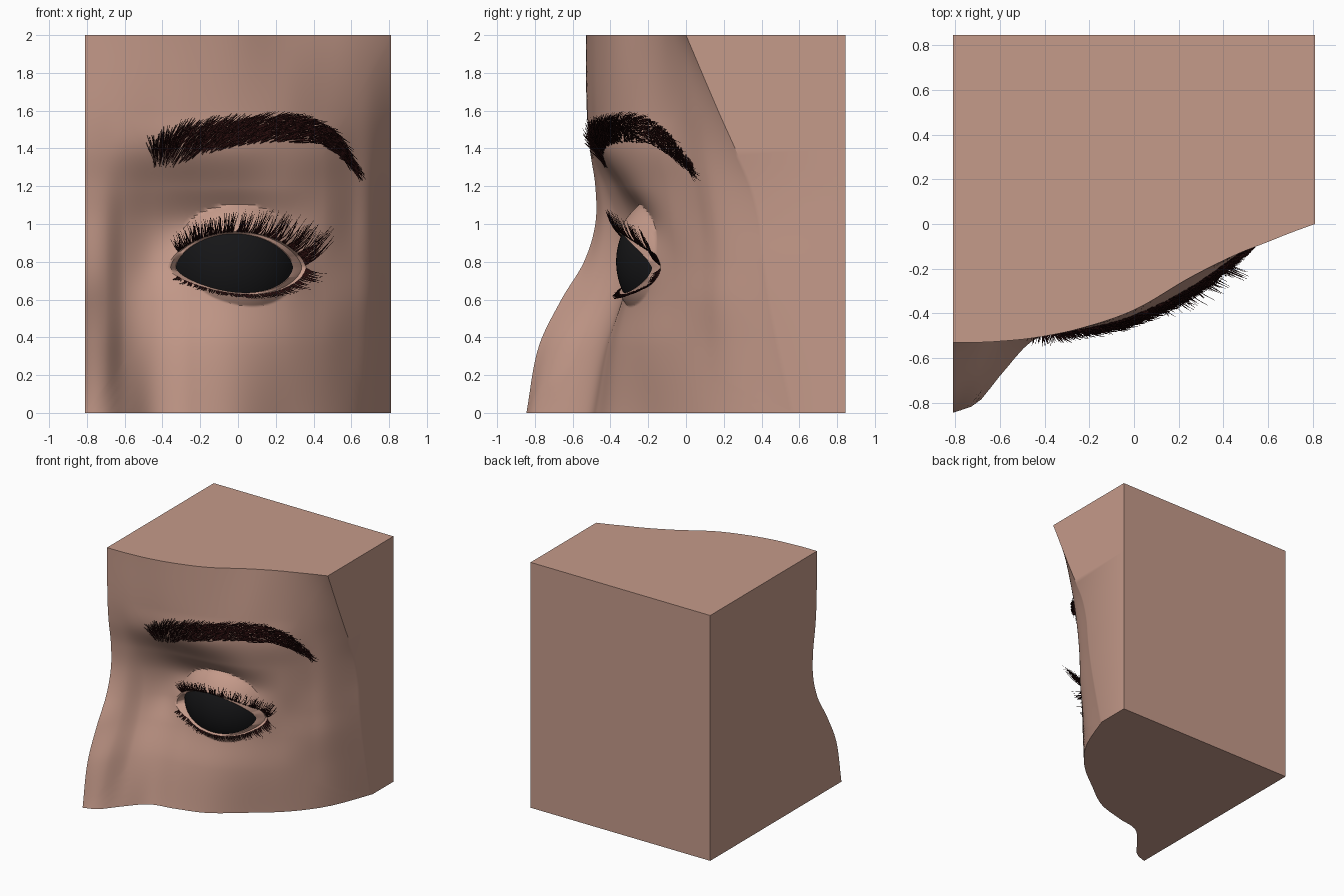
import bpy, bmesh, math, random
from mathutils import Vector

if "Cube" in bpy.data.objects:
    bpy.data.objects.remove(bpy.data.objects["Cube"])

random.seed(4)
W, BACK, TOP = 0.81, 0.845, 2.0
EYE, R_EYE, R_LID = Vector((-0.03, 0.0, 0.8)), 0.37, 0.39


def material(name, rgb):
    m = bpy.data.materials.new(name)
    m.diffuse_color = (*rgb, 1)
    m.use_nodes = True
    m.node_tree.nodes["Principled BSDF"].inputs["Base Color"].default_value = m.diffuse_color
    return m


SKIN = material("skin", (0.56, 0.325, 0.255))
BLACK = material("eye black", (0.008, 0.008, 0.009))
HAIR = material("dark brown hair", (0.016, 0.003, 0.003))

# Face relief: depth y at each (height row, x column)
XS = [-.81, -.7, -.6, -.45, -.25, 0, .25, .45, .6, .7, .81]
ROWS = {
    0.00: [-.845, -.80, -.68, -.52, -.47, -.39, -.21, -.05, .12, .29, .58],
    0.35: [-.78, -.69, -.54, -.44, -.41, -.36, -.23, -.07, .10, .24, .50],
    0.60: [-.66, -.55, -.42, -.35, -.335, -.31, -.21, -.06, .08, .20, .45],
    0.80: [-.54, -.47, -.36, -.28, -.29, -.30, -.21, -.06, .08, .19, .42],
    1.00: [-.48, -.44, -.36, -.28, -.23, -.20, -.17, -.08, .07, .17, .40],
    1.20: [-.48, -.46, -.42, -.37, -.34, -.31, -.24, -.11, .04, .14, .35],
    1.40: [-.51, -.505, -.50, -.48, -.46, -.41, -.29, -.15, .00, .10, .26],
    1.60: [-.525, -.525, -.52, -.50, -.47, -.40, -.28, -.14, -.03, .05, .17],
    2.00: [-.53, -.53, -.525, -.51, -.47, -.385, -.24, -.14, -.08, -.04, 0],
}
ZS = list(ROWS)


def spline(xs, ys, x):
    """Smooth curve through the points (xs, ys)."""
    x = min(max(x, xs[0]), xs[-1])
    i = 0
    while i < len(xs) - 2 and x > xs[i + 1]:
        i += 1

    def slope(k):
        a, b = max(k - 1, 0), min(k + 1, len(xs) - 1)
        return (ys[b] - ys[a]) / (xs[b] - xs[a])
    h = xs[i + 1] - xs[i]
    t = (x - xs[i]) / h
    return ((2*t**3 - 3*t*t + 1) * ys[i] + (t**3 - 2*t*t + t) * h * slope(i)
            + (3*t*t - 2*t**3) * ys[i + 1] + (t**3 - t*t) * h * slope(i + 1))


def ball(x, z, r):
    d = r * r - (x - EYE.x) ** 2 - (z - EYE.z) ** 2
    return EYE.y - math.sqrt(d) if d > 0 else 9.0


def skin_y(x, z):
    base = spline(ZS, [spline(XS, ROWS[k], x) for k in ZS], z)
    return min(base, ball(x, z, R_LID))


def opening(a):
    """Almond outline of the eye, angle a from the outer corner."""
    c, s = math.cos(a), math.sin(a)
    if s >= 0:
        h = 0.19 * s ** 1.25
    else:
        h = -0.14 * (-s) ** 1.2 * (1 + 0.25 * c)
    return -0.005 + 0.365 * c, 0.77 + h


def edge_point(a):
    """Where a ray from the eye meets the block's front outline."""
    cx, cz = -0.005, 0.77
    c, s = math.cos(a), math.sin(a)
    k = min(((W if c > 0 else -W) - cx) / c if abs(c) > 1e-9 else 99,
            ((TOP if s > 0 else 0) - cz) / s if abs(s) > 1e-9 else 99)
    return cx + c * k, cz + s * k


def make_object(name, bm, mat, angle=None):
    bmesh.ops.recalc_face_normals(bm, faces=bm.faces)
    me = bpy.data.meshes.new(name)
    bm.to_mesh(me)
    bm.free()
    me.materials.append(mat)
    ob = bpy.data.objects.new(name, me)
    bpy.context.collection.objects.link(ob)
    if angle:
        bpy.ops.object.select_all(action='DESELECT')
        ob.select_set(True)
        bpy.context.view_layer.objects.active = ob
        bpy.ops.object.shade_smooth_by_angle(angle=math.radians(angle))
    return ob


# Face block: rings from lid rim to the front outline, then back to a flat wall
angles = [2 * math.pi * i / 200 for i in range(200)]
angles += [math.atan2(z - 0.77, x + 0.005) % (2 * math.pi)
           for x in (-W, W) for z in (0, TOP)]
angles.sort()
M = 70
rings = []
for shrink_x, shrink_z in ((0.80, 0.88), (0.86, 0.95), (0.95, 0.985)):
    ring = []
    for a in angles:
        x, z = opening(a)
        front = skin_y(x, z)
        x, z = -0.1 + (x + 0.1) * shrink_x, 0.77 + (z - 0.77) * shrink_z
        inner = ball(x, z, R_EYE) + (0.02 if shrink_x < 0.85 else -0.004)
        ring.append((x, inner if shrink_x < 0.9 else min(front + 0.006, inner), z))
    rings.append(ring)
for j in range(M + 1):
    t = (j / M) ** 1.4
    ring = []
    for a in angles:
        (x0, z0), (x1, z1) = opening(a), edge_point(a)
        x, z = x0 + (x1 - x0) * t, z0 + (z1 - z0) * t
        ring.append((x, skin_y(x, z), z))
    rings.append(ring)
rings.append([(x, BACK, z) for x, y, z in rings[-1]])

bm = bmesh.new()
vs = [[bm.verts.new(p) for p in ring] for ring in rings]
n = len(angles)
for r0, r1 in zip(vs, vs[1:]):
    for i in range(n):
        k = (i + 1) % n
        bm.faces.new((r0[i], r0[k], r1[k], r1[i]))
bm.faces.new(vs[-1])
make_object("face_block", bm, SKIN, 35)

# Eyeball
bm = bmesh.new()
bmesh.ops.create_uvsphere(bm, u_segments=64, v_segments=40, radius=R_EYE)
bmesh.ops.translate(bm, verts=bm.verts, vec=EYE)
make_object("eyeball", bm, BLACK, 60)


def add_hair(bm, root, way, bend, r):
    """Tapered three-sided strand curving from way towards bend."""
    side = way.cross(Vector((0.3, 1, 0.2))).normalized()
    up = way.cross(side).normalized()
    prev = None
    for j in range(4):
        t = j / 3
        c = root + way * t + bend * t * t
        w = r * (1 - 0.8 * t)
        cur = [bm.verts.new(c + w * (side * math.cos(q) + up * math.sin(q)))
               for q in (0, 2.094, 4.189)]
        if prev:
            for i in range(3):
                k = (i + 1) % 3
                bm.faces.new((prev[i], prev[k], cur[k], cur[i]))
        prev = cur


# Eyebrow: strands turn from upright near the nose to downward at the tail
BX = [-.45, -.35, -.2, 0, .2, .4, .52, .6, .65]
LOW = [1.30, 1.30, 1.36, 1.41, 1.43, 1.42, 1.35, 1.27, 1.22]
HIGH = [1.44, 1.53, 1.56, 1.575, 1.59, 1.55, 1.48, 1.36, 1.25]
TURN = [100, 62, 45, 32, 18, -15, -42, -55, -60]
bm = bmesh.new()
for _ in range(1300):
    x = random.uniform(-.45, .62)
    lo, hi = spline(BX, LOW, x), spline(BX, HIGH, x)
    ang = math.radians(spline(BX, TURN, x) + random.uniform(-14, 14))
    size = random.uniform(0.08, 0.13) * (1 if x < 0.3 else 0.75)
    rise = max(size * math.sin(ang), 0) * 0.8
    drop = min(size * math.sin(ang), 0) * 0.5
    z = random.uniform(lo - drop, max(lo - drop + 0.01, hi - rise))
    out = -size * random.uniform(0.25, 0.7)
    way = Vector((size * math.cos(ang), out, size * math.sin(ang)))
    # follow the brow as it wraps round the temple
    wrap = skin_y(x + way.x, z + way.z) - skin_y(x, z)
    bend = Vector((0, wrap - out * 0.3, 0))
    add_hair(bm, Vector((x, skin_y(x, z) + 0.003, z)), way, bend, 0.0042)
make_object("eyebrow", bm, HAIR)

# Eyelashes: long curling upper row, short lower row
for name, count, span, lift in (("upper_lashes", 230, (0.03, 0.83), 1),
                                ("lower_lashes", 190, (1.15, 1.98), -1)):
    bm = bmesh.new()
    for _ in range(count):
        a = math.pi * random.uniform(*span)
        x, z = opening(a)
        c = math.cos(a)
        fan = 0.6 * c + 0.2 + random.uniform(-0.25, 0.25)
        if lift > 0:
            size = random.uniform(0.07, 0.13) * (1 + 0.35 * c)
            way = Vector((fan * 0.9, -0.65, 0.25)) * size
            bend = Vector((fan * 0.25, 0.1, 0.65)) * size
        else:
            size = random.uniform(0.035, 0.065) * (1 + 0.3 * c)
            way = Vector((fan, -0.6, -0.6)) * size
            bend = Vector((fan * 0.4, 0, 0.25)) * size
        add_hair(bm, Vector((x, skin_y(x, z) - 0.001, z)), way, bend, 0.004)
    make_object(name, bm, HAIR)
